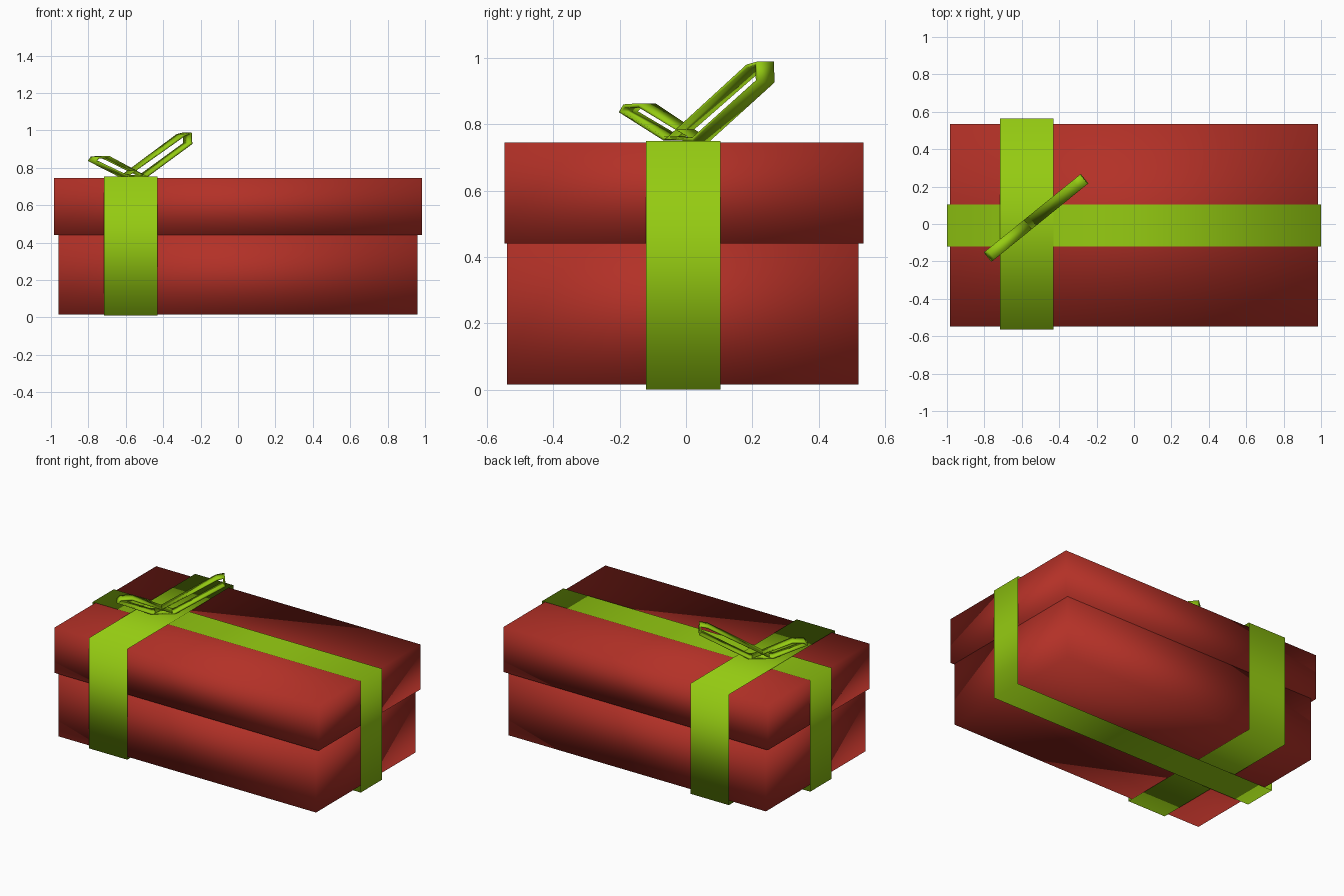
import bpy, bmesh, math
from mathutils import Vector

if "Cube" in bpy.data.objects:
    bpy.data.objects.remove(bpy.data.objects["Cube"])


def material(name, colour):
    m = bpy.data.materials.new(name)
    m.diffuse_color = (*colour, 1)
    m.use_nodes = True
    m.node_tree.nodes["Principled BSDF"].inputs["Base Color"].default_value = m.diffuse_color
    return m


RED = material("red card", (0.45, 0.03, 0.02))
GREEN = material("lime ribbon", (0.30, 0.60, 0.006))


def finish(name, bm, mat):
    bmesh.ops.recalc_face_normals(bm, faces=bm.faces)
    for f in bm.faces:
        f.smooth = True
    me = bpy.data.meshes.new(name)
    bm.to_mesh(me)
    bm.free()
    me.materials.append(mat)
    ob = bpy.data.objects.new(name, me)
    bpy.context.collection.objects.link(ob)
    return ob


def block(name, lo, hi, mat):
    bm = bmesh.new()
    bmesh.ops.create_cube(bm, size=1)
    for v in bm.verts:
        v.co = [(a + b) / 2 + c * (b - a) for a, b, c in zip(lo, hi, v.co)]
    return finish(name, bm, mat)


def band(name, profile, centre, angle, width, mat):
    """Closed ribbon loop: profile of (along, z) in a vertical plane, swept across its width."""
    d = Vector((math.cos(angle), math.sin(angle), 0))
    p = Vector((-d.y, d.x, 0)) * width / 2
    bm = bmesh.new()
    rows = []
    for t, z in profile:
        c = Vector((*centre, z)) + d * t
        rows.append((bm.verts.new(c - p), bm.verts.new(c + p)))
    for (a, b), (c, e) in zip(rows, rows[1:] + rows[:1]):
        bm.faces.new((a, b, e, c))
    return finish(name, bm, mat)


def rect(half, z0, z1):
    return [(-half, z0), (half, z0), (half, z1), (-half, z1)]


# Box and overhanging lid
block("box", (-0.96, -0.54, 0.015), (0.96, 0.52, 0.45), RED)
block("lid", (-0.985, -0.548, 0.44), (0.985, 0.535, 0.745), RED)

# Ribbons wrapped around the box
band("long_ribbon", rect(1.0, 0.0, 0.75), (0, -0.008), 0, 0.225, GREEN)
band("short_ribbon", rect(0.565, 0.009, 0.754), (-0.573, 0), math.pi / 2, 0.285, GREEN)

# Bow: one large and one small loop on the diagonal
loops = {
    "large_bow_loop": [(-0.05, 0.755), (0.34, 0.975), (0.385, 0.985),
                       (0.388, 0.93), (0.08, 0.755)],
    "small_bow_loop": [(0.07, 0.758), (-0.18, 0.858), (-0.25, 0.855),
                       (-0.268, 0.838), (-0.06, 0.758)],
}
for name, profile in loops.items():
    ob = band(name, profile, (-0.57, -0.005), math.radians(39), 0.065, GREEN)
    mod = ob.modifiers.new("thickness", "SOLIDIFY")
    mod.thickness = 0.012
    mod.offset = 0
